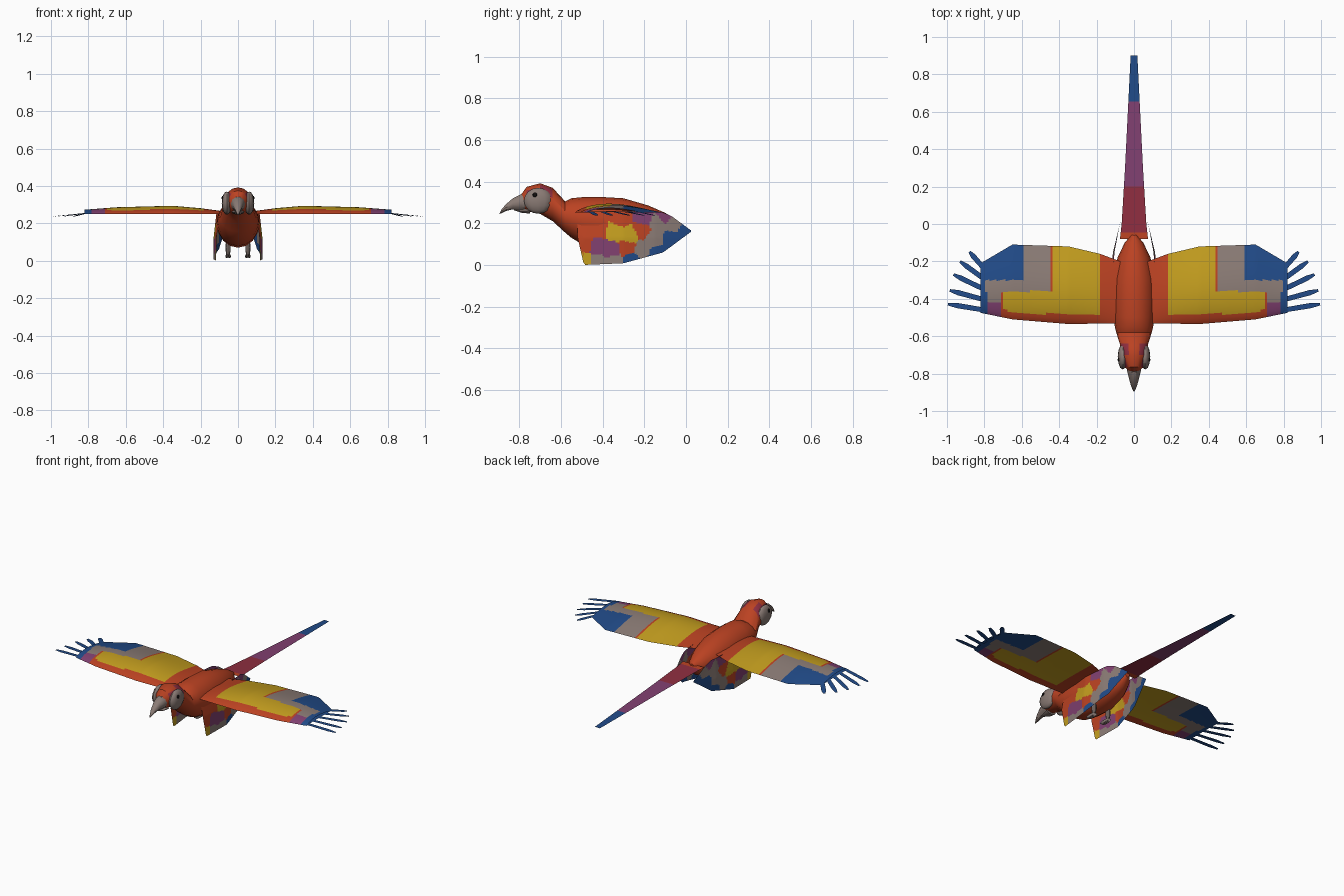
import bpy, bmesh, math
from mathutils import Vector

if "Cube" in bpy.data.objects:
    bpy.data.objects.remove(bpy.data.objects["Cube"], do_unlink=True)


def srgb(*rgb):
    return tuple((c / 255) ** 2.2 for c in rgb) + (1.0,)


PALETTE = {
    "scarlet": srgb(186, 68, 39),
    "yellow": srgb(194, 156, 36),
    "blue": srgb(38, 76, 135),
    "grey": srgb(138, 123, 117),
    "purple": srgb(128, 66, 112),
    "crimson": srgb(142, 50, 66),
    "black": srgb(25, 22, 22),
}
NAMES = list(PALETTE)
MATS = {}
for name, colour in PALETTE.items():
    mat = bpy.data.materials.new(name)
    mat.use_nodes = True
    mat.diffuse_color = colour
    shader = next(n for n in mat.node_tree.nodes if n.type == "BSDF_PRINCIPLED")
    shader.inputs["Base Color"].default_value = colour
    MATS[name] = mat


def finish(name, bm, paint):
    """Turn a bmesh into an object; paint is a colour name or a rule on face centres."""
    bmesh.ops.remove_doubles(bm, verts=bm.verts, dist=0.0005)
    bmesh.ops.recalc_face_normals(bm, faces=bm.faces)
    rule = paint if callable(paint) else (lambda p: paint)
    used = []
    for face in bm.faces:
        colour = rule(face.calc_center_median())
        if colour not in used:
            used.append(colour)
        face.material_index = used.index(colour)
    mesh = bpy.data.meshes.new(name)
    bm.to_mesh(mesh)
    bm.free()
    for colour in used:
        mesh.materials.append(MATS[colour])
    obj = bpy.data.objects.new(name, mesh)
    bpy.context.collection.objects.link(obj)
    bpy.ops.object.select_all(action="DESELECT")
    obj.select_set(True)
    bpy.context.view_layer.objects.active = obj
    bpy.ops.object.shade_smooth_by_angle(angle=math.radians(35))
    return obj


def along(points, t):
    """Piecewise linear curve through (t, value) points."""
    for (a, va), (b, vb) in zip(points, points[1:]):
        if t <= b:
            return va + (vb - va) * max(0, t - a) / (b - a)
    return points[-1][1]


def grid(bm, fn, nu, nv):
    """Quad sheet from fn(u, v), with u and v in 0..1."""
    rows = [[bm.verts.new(fn(i / nu, j / nv)) for j in range(nv + 1)] for i in range(nu + 1)]
    for a, b in zip(rows, rows[1:]):
        for j in range(nv):
            bm.faces.new((a[j], b[j], b[j + 1], a[j + 1]))


def loft(name, rings, paint, sides=16):
    """Closed tube through (y, top, bottom, half width) rings."""
    bm = bmesh.new()
    loops = []
    for y, top, bottom, w in rings:
        mid, h = (top + bottom) / 2, (top - bottom) / 2
        angles = [math.tau * k / sides for k in range(sides)]
        loops.append([bm.verts.new((w * math.cos(a), y, mid + h * math.sin(a))) for a in angles])
    for a, b in zip(loops, loops[1:]):
        for k in range(sides):
            n = (k + 1) % sides
            bm.faces.new((a[k], a[n], b[n], b[k]))
    bm.faces.new(loops[0])
    bm.faces.new(loops[-1])
    return finish(name, bm, paint)


def ball(name, centre, size, paint, segments=12):
    bm = bmesh.new()
    bmesh.ops.create_uvsphere(bm, u_segments=segments, v_segments=8, radius=1)
    for v in bm.verts:
        v.co = Vector(centre) + v.co * Vector(size)
    return finish(name, bm, paint)


# Head, body and beak
def body_colour(p):
    if p.y < -0.66 and p.z > 0.34 and abs(p.x) > 0.035:
        return "crimson"
    return "scarlet"


loft("body", [
    (-0.79, 0.34, 0.28, 0.025), (-0.765, 0.375, 0.258, 0.05), (-0.70, 0.392, 0.245, 0.072),
    (-0.64, 0.37, 0.21, 0.076), (-0.58, 0.305, 0.155, 0.095), (-0.55, 0.32, 0.13, 0.102),
    (-0.50, 0.325, 0.10, 0.11), (-0.42, 0.327, 0.08, 0.115), (-0.30, 0.32, 0.07, 0.112),
    (-0.18, 0.285, 0.10, 0.088), (-0.10, 0.25, 0.14, 0.05), (-0.06, 0.225, 0.19, 0.015),
], body_colour)
loft("upper_beak", [
    (-0.76, 0.35, 0.265, 0.042), (-0.79, 0.343, 0.26, 0.036), (-0.83, 0.322, 0.266, 0.026),
    (-0.865, 0.292, 0.258, 0.016), (-0.885, 0.268, 0.248, 0.008), (-0.895, 0.249, 0.245, 0.002),
], "grey", 10)
loft("lower_beak", [
    (-0.75, 0.275, 0.246, 0.034), (-0.79, 0.268, 0.25, 0.026), (-0.825, 0.267, 0.262, 0.01),
], "grey", 10)

# Tail, one flat tapering blade
TAIL_WIDTH = [(-0.08, 0.075), (0.0, 0.066), (0.3, 0.048), (0.9, 0.018)]


def tail_point(u, v):
    y = -0.08 + 0.98 * u
    return ((2 * v - 1) * along(TAIL_WIDTH, y), y, 0.215 - 0.032 * u)


def tail_colour(p):
    bands = [(-0.05, "scarlet"), (0.2, "crimson"), (0.65, "purple"), (9, "blue")]
    return next(colour for limit, colour in bands if p.y < limit)


bm = bmesh.new()
grid(bm, tail_point, 56, 2)
finish("tail", bm, tail_colour)

# Spread wing shape
LEAD = [(0.05, -0.53), (0.35, -0.535), (0.65, -0.51), (0.82, -0.475)]
TRAIL = [(0.05, -0.21), (0.10, -0.19), (0.18, -0.16), (0.35, -0.12), (0.65, -0.11), (0.82, -0.21)]
CAMBER = [(0.05, 0.01), (0.2, 0.03), (0.35, 0.043), (0.65, 0.035), (0.82, 0.022)]


def wing_point(side, lift):
    def point(u, v):
        x = 0.05 + 0.77 * u
        lead, trail = along(LEAD, x), along(TRAIL, x)
        z = 0.251 + lift * along(CAMBER, x) * math.sin(math.pi * v ** 0.75)
        return (side * x, lead + (trail - lead) * v, z)
    return point


def wing_colour(p):
    x, y = abs(p.x), p.y
    if x < 0.18:
        return "scarlet"
    if y > -0.36 and x < 0.59:
        return "yellow" if x < 0.435 else "scarlet" if x < 0.45 else "grey"
    if y > -0.30:
        return "blue"
    if y > -0.36:
        return "grey" if x < 0.79 else "blue"
    if x < 0.70 and y > -0.48 + max(0, x - 0.62) * 0.3:
        return "yellow"
    if x > 0.78:
        return "blue"
    if y > -0.42 and x > 0.71:
        return "grey"
    return "purple" if x > 0.715 else "scarlet"


# Folded wing shape and colour patches, as (y, z, colour) centres
FOLD_TOP = [(-0.52, 0.26), (-0.12, 0.255), (-0.07, 0.235), (0.025, 0.165)]
FOLD_BOTTOM = [(-0.52, 0.13), (-0.49, 0.0), (-0.30, 0.008), (-0.11, 0.06), (0.025, 0.16)]
FOLD_OUT = [(-0.52, 0.115), (-0.3, 0.13), (-0.15, 0.112), (0.025, 0.07)]
PATCHES = [
    (-0.48, 0.02, "yellow"), (-0.43, 0.015, "grey"), (-0.48, 0.10, "scarlet"),
    (-0.43, 0.09, "purple"), (-0.36, 0.065, "purple"), (-0.35, 0.02, "grey"),
    (-0.42, 0.17, "scarlet"), (-0.32, 0.22, "scarlet"), (-0.34, 0.165, "yellow"),
    (-0.27, 0.14, "yellow"), (-0.28, 0.08, "scarlet"), (-0.21, 0.17, "scarlet"),
    (-0.21, 0.07, "grey"), (-0.15, 0.13, "grey"), (-0.14, 0.20, "grey"), (-0.06, 0.20, "grey"),
    (-0.26, 0.025, "blue"), (-0.14, 0.05, "blue"), (-0.07, 0.12, "blue"), (0.0, 0.16, "blue"),
    (-0.20, 0.22, "purple"), (-0.10, 0.235, "purple"),
]


def fold_point(side):
    def point(u, v):
        y = -0.52 + 0.545 * u
        low, high = along(FOLD_BOTTOM, y), along(FOLD_TOP, y)
        z = low + (high - low) * v
        tuck = 0.025 * max(0, (z - 0.13) / 0.13) * (1 - u)
        return (side * (along(FOLD_OUT, y) - tuck), y, z)
    return point


def fold_colour(p):
    return min(PATCHES, key=lambda s: (s[0] - p.y) ** 2 + (s[1] - p.z) ** 2)[2]


# Fingered wing tips, as (root y, tip x, tip y)
FEATHERS = [(-0.46, 0.995, -0.428), (-0.405, 0.985, -0.355), (-0.35, 0.965, -0.27),
            (-0.295, 0.93, -0.20), (-0.24, 0.88, -0.148)]

for side, label in ((1, "left"), (-1, "right")):
    bm = bmesh.new()
    grid(bm, wing_point(side, 1.0), 64, 32)
    grid(bm, wing_point(side, 0.15), 64, 32)
    finish(label + "_spread_wing", bm, wing_colour)

    bm = bmesh.new()
    for root_y, tip_x, tip_y in FEATHERS:
        root = Vector((0.80, root_y, 0.257))
        reach = Vector((tip_x, tip_y, 0.237)) - root
        across = Vector((-reach.y, reach.x, 0)).normalized()
        pairs = []
        for t, half in ((0, 0.013), (0.75, 0.014), (1, 0.007)):
            ends = [root + reach * t + across * half * k for k in (-1, 1)]
            pairs.append([bm.verts.new((side * p.x, p.y, p.z)) for p in ends])
        for a, b in zip(pairs, pairs[1:]):
            bm.faces.new((a[0], b[0], b[1], a[1]))
    finish(label + "_tip_feathers", bm, "blue")

    bm = bmesh.new()
    grid(bm, fold_point(side), 60, 32)
    finish(label + "_folded_wing", bm, fold_colour)

    # Face and feet
    ball(label + "_cheek", (side * 0.06, -0.71, 0.308), (0.027, 0.068, 0.062), "grey")
    ball(label + "_eye", (side * 0.08, -0.725, 0.335), (0.008, 0.012, 0.012), "black", 8)
    ball(label + "_leg", (side * 0.053, -0.30, 0.07), (0.014, 0.016, 0.05), "grey", 8)
    for k in (-1, 0, 1):
        ball(label + "_toe", (side * 0.053 + k * 0.009, -0.32, 0.024), (0.006, 0.04, 0.01), "grey", 8)
